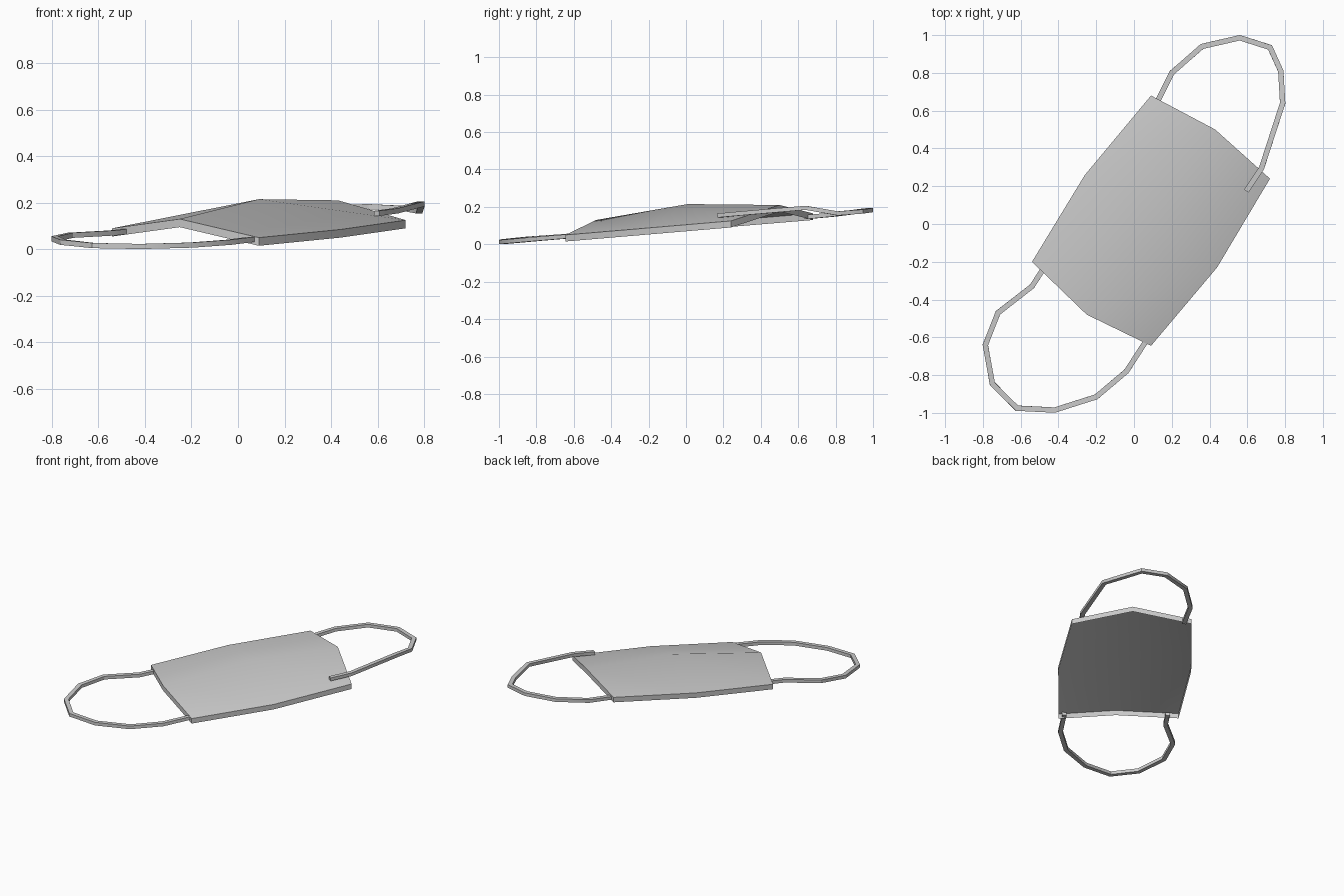
import bpy, bmesh, math
from mathutils import Vector

cube = bpy.data.objects.get("Cube")
if cube:
    bpy.data.objects.remove(cube)

grey = bpy.data.materials.new("soft_grey")
grey.use_nodes = True
grey.diffuse_color = (0.6, 0.6, 0.6, 1)
grey.node_tree.nodes["Principled BSDF"].inputs["Base Color"].default_value = grey.diffuse_color


def finish(bm, name, angle):
    mesh = bpy.data.meshes.new(name)
    bm.to_mesh(mesh)
    bm.free()
    mesh.materials.append(grey)
    obj = bpy.data.objects.new(name, mesh)
    bpy.context.collection.objects.link(obj)
    bpy.ops.object.select_all(action='DESELECT')
    obj.select_set(True)
    bpy.context.view_layer.objects.active = obj
    bpy.ops.object.shade_smooth_by_angle(angle=math.radians(angle))
    return obj


# Mask panel: three cross rows, arched in the middle
rows = [
    [(-0.54, -0.20, 0.09), (-0.25, -0.48, 0.13), (0.09, -0.645, 0.05)],
    [(-0.26, 0.26, 0.13), (0.09, 0.01, 0.215), (0.44, -0.23, 0.085)],
    [(0.09, 0.68, 0.165), (0.43, 0.50, 0.21), (0.72, 0.24, 0.125)],
]
bm = bmesh.new()
grid = [[bm.verts.new(p) for p in row] for row in rows]
for i in range(2):
    for j in range(2):
        bm.faces.new((grid[i][j], grid[i][j + 1], grid[i + 1][j + 1], grid[i + 1][j]))

# Thin hem hanging from the panel's border, open underneath
border = [e for e in bm.edges if e.is_boundary]
hem = bmesh.ops.extrude_edge_only(bm, edges=border)["geom"]
for v in hem:
    if isinstance(v, bmesh.types.BMVert):
        v.co.z -= 0.035
bmesh.ops.recalc_face_normals(bm, faces=bm.faces)
bm.normal_update()
if sum(f.normal.z for f in bm.faces) < 0:
    bmesh.ops.reverse_faces(bm, faces=bm.faces)
finish(bm, "mask_panel", 40)


# Ear loops: square cord swept along a path with mitred corners
def ear_loop(name, path, half_w=0.014, half_h=0.011):
    pts = [Vector(p) for p in path]
    dirs = [(b - a).normalized() for a, b in zip(pts, pts[1:])]
    bm = bmesh.new()
    rings = []
    for i, p in enumerate(pts):
        d0, d1 = dirs[max(i - 1, 0)], dirs[min(i, len(dirs) - 1)]
        tangent = (d0 + d1).normalized()
        side = tangent.cross(Vector((0, 0, 1))).normalized()
        up = side.cross(tangent)
        side *= half_w / max(tangent.dot(d1), 0.5)
        up *= half_h
        rings.append([bm.verts.new(p + side * s + up * u)
                      for s, u in ((-1, -1), (1, -1), (1, 1), (-1, 1))])
    for a, b in zip(rings, rings[1:]):
        for k in range(4):
            n = (k + 1) % 4
            bm.faces.new((a[k], a[n], b[n], b[k]))
    bm.faces.new(rings[0])
    bm.faces.new(rings[-1])
    bmesh.ops.recalc_face_normals(bm, faces=bm.faces)
    finish(bm, name, 30)


ear_loop("front_ear_loop", [
    (-0.475, -0.23, 0.077), (-0.54, -0.33, 0.07), (-0.72, -0.47, 0.06),
    (-0.787, -0.64, 0.045), (-0.75, -0.845, 0.03), (-0.62, -0.975, 0.016),
    (-0.42, -0.985, 0.012), (-0.20, -0.915, 0.018), (-0.04, -0.78, 0.03),
    (0.07, -0.61, 0.044)])
ear_loop("back_ear_loop", [
    (0.12, 0.64, 0.145), (0.20, 0.80, 0.16), (0.36, 0.94, 0.178),
    (0.56, 0.986, 0.183), (0.72, 0.935, 0.175), (0.777, 0.81, 0.165),
    (0.787, 0.64, 0.195), (0.675, 0.295, 0.165), (0.595, 0.175, 0.154)])
